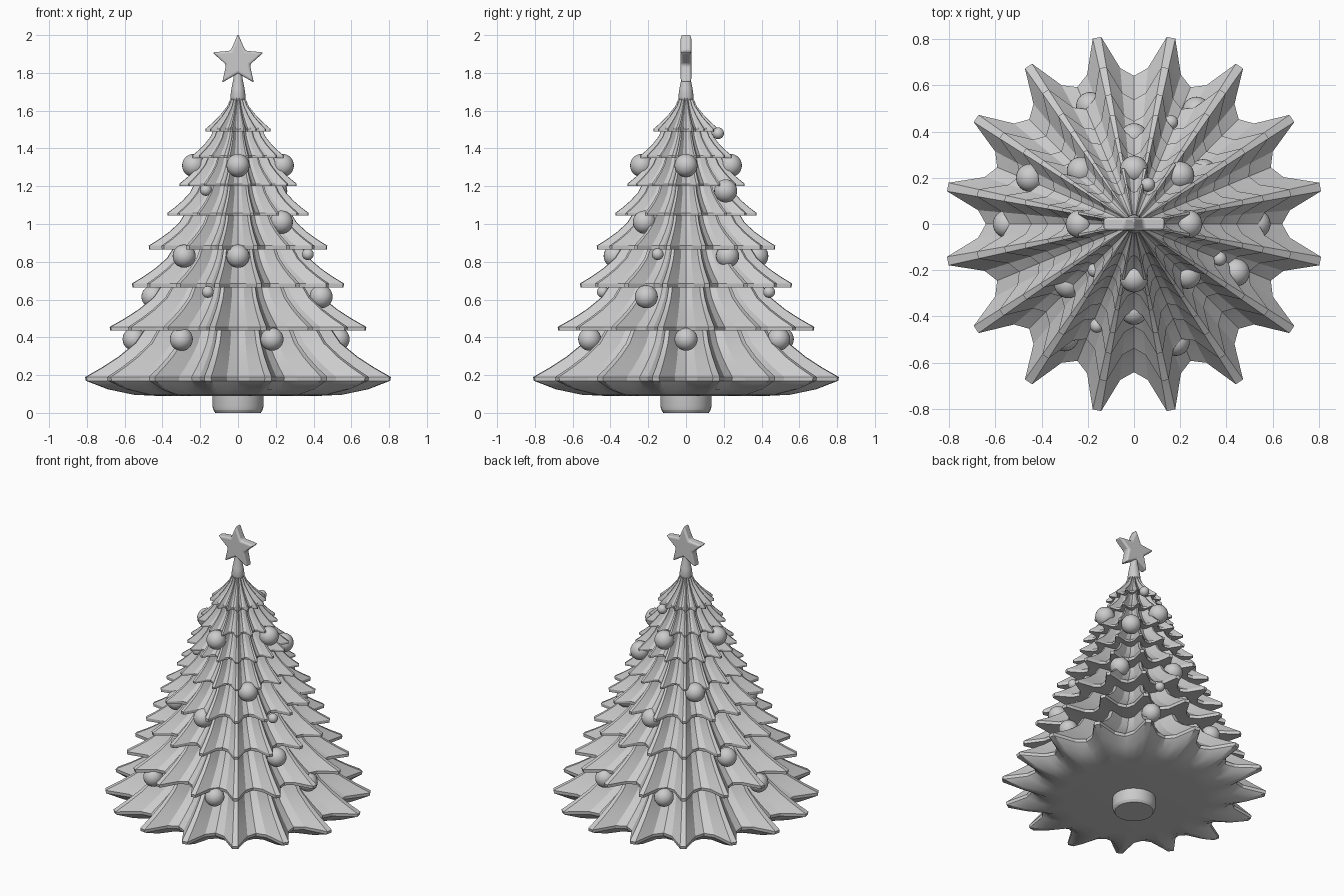
import bpy, bmesh
from math import sin, cos, pi, radians

if "Cube" in bpy.data.objects:
    bpy.data.objects.remove(bpy.data.objects["Cube"])

POINTS = 16
# one branch period: (angle offset from tip in degrees, how far out 0..1)
WAVE = [(-6.2, .2), (-1.3, 1), (1.3, 1), (6.2, .2), (11.25, 0)]


def finish(name, bm, smooth=True, angle=25):
    bmesh.ops.recalc_face_normals(bm, faces=bm.faces)
    me = bpy.data.meshes.new(name)
    bm.to_mesh(me)
    bm.free()
    ob = bpy.data.objects.new(name, me)
    bpy.context.collection.objects.link(ob)
    bpy.ops.object.select_all(action='DESELECT')
    ob.select_set(True)
    bpy.context.view_layer.objects.active = ob
    if smooth:
        bpy.ops.object.shade_smooth_by_angle(angle=radians(angle))
    return ob


def loft(name, rings):
    """Join rings of points and cap both ends."""
    bm = bmesh.new()
    loops = [[bm.verts.new(p) for p in ring] for ring in rings]
    n = len(loops[0])
    for a, b in zip(loops, loops[1:]):
        for i in range(n):
            j = (i + 1) % n
            bm.faces.new((a[i], a[j], b[j], b[i]))
    bm.faces.new(loops[0])
    bm.faces.new(loops[-1])
    return finish(name, bm)


def star_ring(r, z, valley=.78):
    ring = []
    for k in range(POINTS):
        for off, f in WAVE:
            a = radians((k + .5) * 360 / POINTS + off)
            q = r * (valley + (1 - valley) * f)
            ring.append((q * cos(a), q * sin(a), z))
    return ring


def round_ring(r, z, n=24):
    return [(r * cos(2 * pi * i / n), r * sin(2 * pi * i / n), z) for i in range(n)]


# Branch tiers: bottom z, tip radius, radius where the tier above covers it
tiers = [(.17, .822, .50), (.435, .69, .41), (.665, .57, .345), (.865, .48, .285),
         (1.045, .38, .235), (1.20, .315, .185), (1.35, .245, .13), (1.49, .175, .035)]
for i, (z0, r0, r1) in enumerate(tiers):
    z1 = tiers[i + 1][0] + .012 if i < 7 else 1.675
    lip = .02 if i < 4 else .013
    rings = []
    if i == 0:      # rounded bowl underneath the lowest tier
        rings = [star_ring(.43, .09, 1), star_ring(.56, .096, .91), star_ring(.70, .125, .83)]
    else:
        rings = [star_ring(r0 * .55, z0 + .01, .85)]
    rings += [star_ring(r0 * .995, z0), star_ring(r0, z0 + lip)]
    for t in (.2, .42, .7, 1):
        r = r1 + (r0 - r1) * (1 - t) ** 1.5
        rings.append(star_ring(r, z0 + lip + (z1 - z0 - lip) * t))
    loft(f"branch_tier_{i + 1}", rings)

# Trunk and the spike that carries the star
loft("trunk", [round_ring(.12, 0.005), round_ring(.13, .015), round_ring(.135, .035), round_ring(.135, .15)])
loft("star_holder", [round_ring(.036, 1.655), round_ring(.041, 1.672),
                     round_ring(.034, 1.72), round_ring(.024, 1.77), round_ring(.02, 1.83)])

# Star topper with softened edges
bm = bmesh.new()
outline = []
for i in range(10):
    r = .143 if i % 2 == 0 else .066
    a = pi / 2 + i * pi / 5
    outline.append(bm.verts.new((r * cos(a), -.029, 1.864 + r * sin(a))))
face = bm.faces.new(outline)
side = bmesh.ops.extrude_face_region(bm, geom=[face])
for v in side["geom"]:
    if isinstance(v, bmesh.types.BMVert):
        v.co.y = .029
star = finish("star_topper", bm)
bev = star.modifiers.new("soft", 'BEVEL')
bev.width = .012
bev.segments = 3

# Baubles (x, y, z), big then small
big = [(-.55, 0, .39), (.53, 0, .39), (-.30, -.49, .39), (.18, -.51, .39), (.27, .49, .39), (-.19, .51, .39),
       (-.45, .2, .615), (.44, -.21, .615),
       (-.285, -.26, .83), (0, -.375, .83), (.30, .22, .83), (0, .375, .83),
       (.23, -.22, 1.01), (-.23, .23, 1.01), (.20, .21, 1.175),
       (-.235, 0, 1.31), (.235, 0, 1.31), (0, -.235, 1.31), (0, .235, 1.31)]
small = [(-.16, -.44, .64), (.16, .44, .64), (.37, -.15, .84), (-.17, -.2, 1.18), (.06, .17, 1.48)]
for label, spots, rad in (("bauble", big, .061), ("small_bauble", small, .031)):
    for i, p in enumerate(spots):
        bm = bmesh.new()
        bmesh.ops.create_uvsphere(bm, u_segments=24, v_segments=14, radius=rad)
        bmesh.ops.translate(bm, verts=bm.verts, vec=p)
        finish(f"{label}_{i + 1}", bm, angle=60)

# Stand exactly on the ground
trunk = bpy.data.objects["trunk"]
for v in trunk.data.vertices:
    if v.co.z < .01:
        v.co.z = 0
